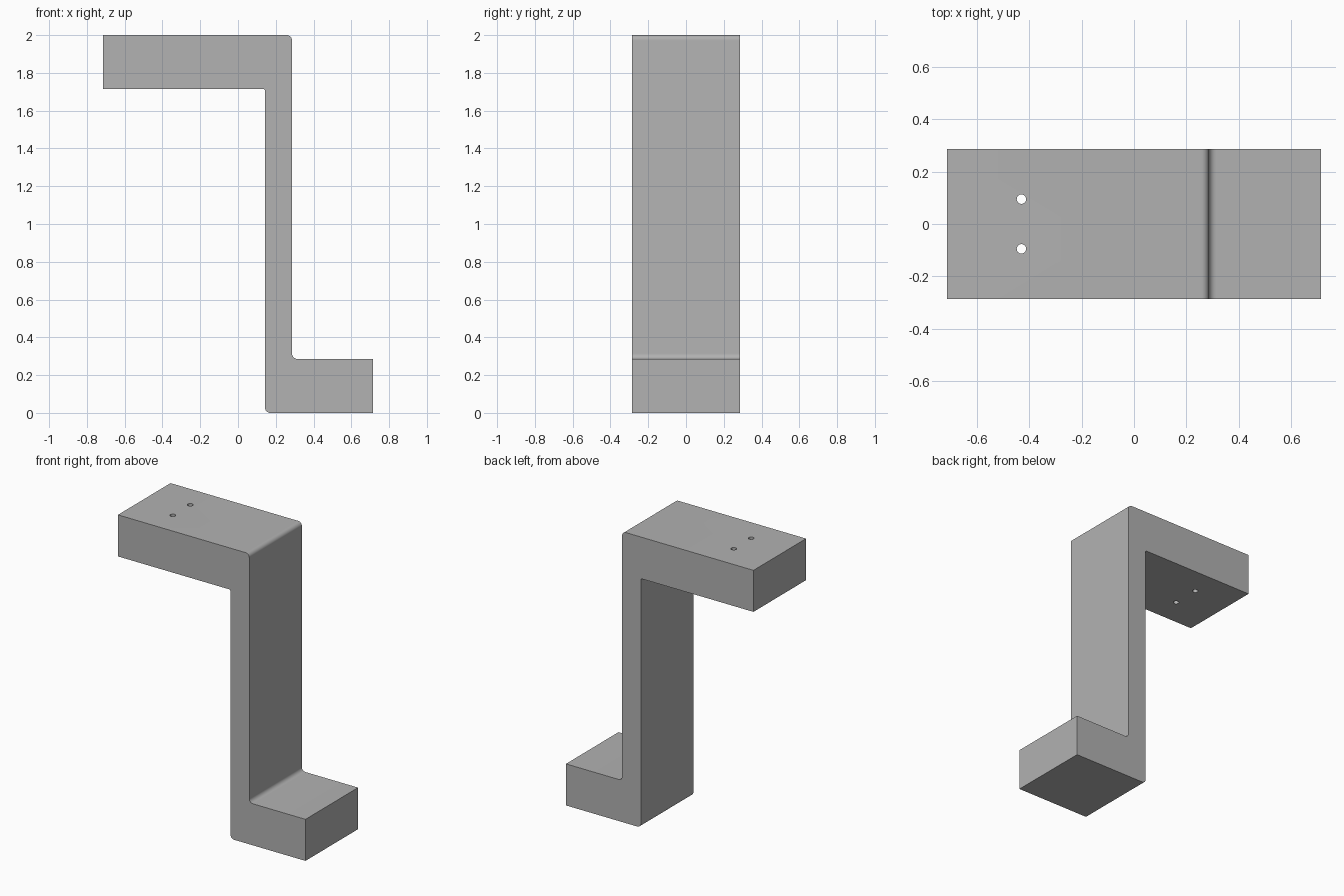
import bpy
import bmesh
import math
from mathutils import Vector

cube = bpy.data.objects.get("Cube")
if cube:
    bpy.data.objects.remove(cube, do_unlink=True)

HALF_DEPTH = 0.286
ARC_STEPS = 8

grey = bpy.data.materials.new("plain_grey")
grey.use_nodes = True
colour = (0.445, 0.445, 0.445, 1)
grey.diffuse_color = colour
grey.node_tree.nodes["Principled BSDF"].inputs["Base Color"].default_value = colour


def rounded_corner(before, corner, after, radius):
    """Arc points that round a right-angled corner."""
    if radius == 0:
        return [corner]
    a = (before - corner).normalized() * radius
    b = (after - corner).normalized() * radius
    angles = [math.pi / 2 * i / ARC_STEPS for i in range(ARC_STEPS + 1)]
    return [corner + a * (1 - math.sin(t)) + b * (1 - math.cos(t)) for t in angles]


# Z-shaped bracket profile: x, z, corner radius
corners = [
    (0.143, 0, 0.028), (0.714, 0, 0), (0.714, 0.286, 0), (0.286, 0.286, 0.028),
    (0.286, 2, 0.028), (-0.714, 2, 0), (-0.714, 1.714, 0), (0.143, 1.714, 0.01),
]
points = [Vector((x, -HALF_DEPTH, z)) for x, z, r in corners]
bm = bmesh.new()
outline = []
for i, (x, z, radius) in enumerate(corners):
    outline += rounded_corner(points[i - 1], points[i], points[(i + 1) % len(points)], radius)
face = bm.faces.new([bm.verts.new(p) for p in outline])
extruded = bmesh.ops.extrude_face_region(bm, geom=[face])["geom"]
moved = [g for g in extruded if isinstance(g, bmesh.types.BMVert)]
bmesh.ops.translate(bm, verts=moved, vec=(0, 2 * HALF_DEPTH, 0))
bmesh.ops.recalc_face_normals(bm, faces=bm.faces)
mesh = bpy.data.meshes.new("bracket")
bm.to_mesh(mesh)
bm.free()
mesh.materials.append(grey)
bracket = bpy.data.objects.new("bracket", mesh)
bpy.context.collection.objects.link(bracket)

# Two screw holes through the upper arm
for side in (-1, 1):
    bpy.ops.mesh.primitive_cylinder_add(vertices=32, radius=0.018, depth=0.5,
                                        location=(-0.43, side * 0.095, 1.857))
    cutter = bpy.context.object
    cutter.name = "hole_cutter"
    cutter.hide_render = True
    cutter.data.materials.append(grey)
    bpy.context.view_layer.objects.active = bracket
    hole = bracket.modifiers.new("screw_hole", "BOOLEAN")
    hole.operation = "DIFFERENCE"
    hole.solver = "EXACT"
    hole.object = cutter
    bpy.ops.object.modifier_apply(modifier=hole.name)
    bpy.data.objects.remove(cutter, do_unlink=True)

# Smooth the rounded bends, keep the flat edges crisp
bpy.ops.object.select_all(action="DESELECT")
bracket.select_set(True)
bpy.context.view_layer.objects.active = bracket
bpy.ops.object.shade_smooth_by_angle(angle=math.radians(30))
